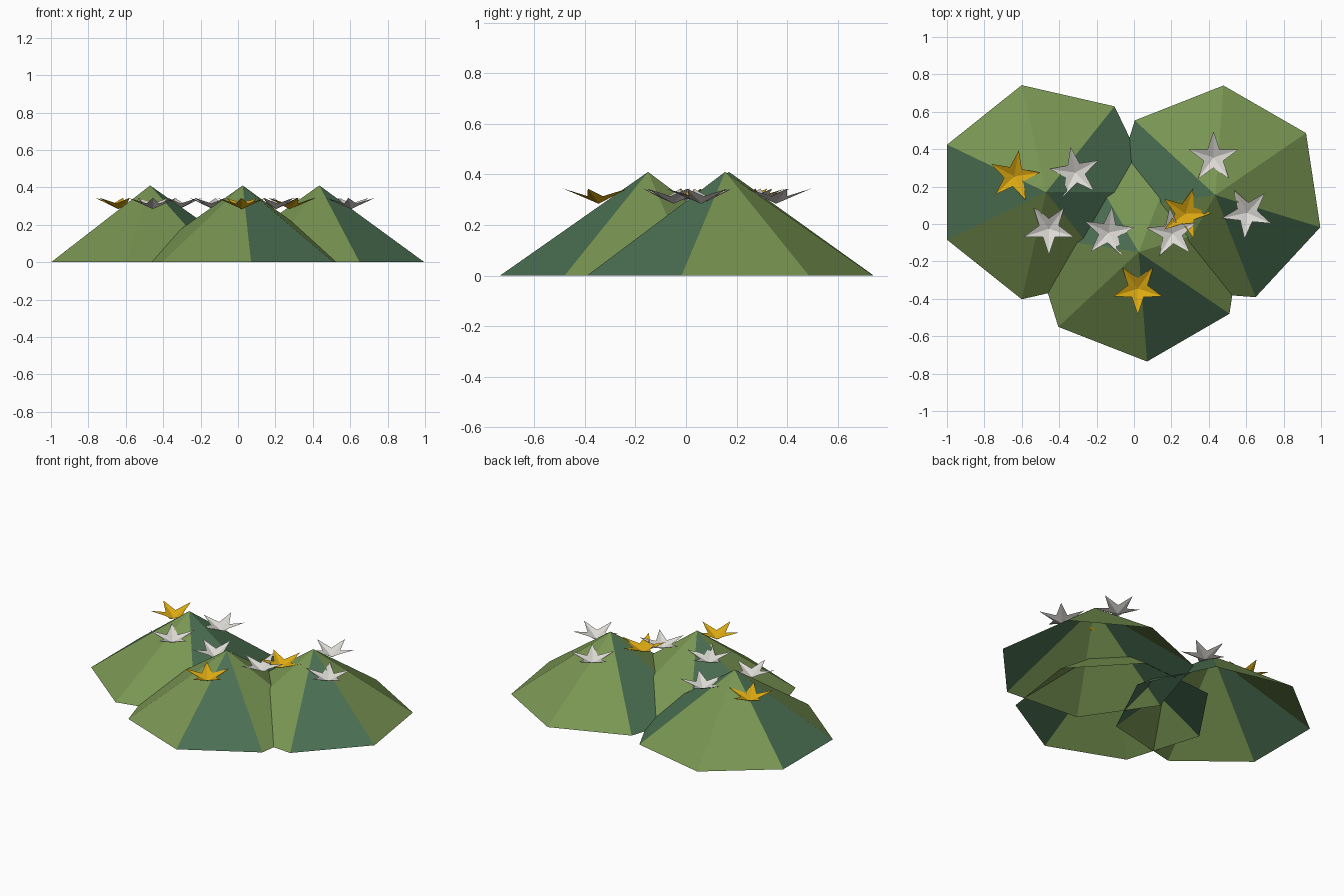
import bpy
import bmesh
from math import cos, sin, radians, tau
from mathutils import Vector

cube = bpy.data.objects.get("Cube")
if cube:
    bpy.data.objects.remove(cube, do_unlink=True)


def material(name, rgb):
    mat = bpy.data.materials.new(name)
    mat.use_nodes = True
    mat.diffuse_color = (*rgb, 1)
    mat.node_tree.nodes["Principled BSDF"].inputs["Base Color"].default_value = (*rgb, 1)
    return mat


leaf_green = material("leaf green", (0.19, 0.30, 0.085))
deep_green = material("deep green", (0.07, 0.16, 0.085))
petal_white = material("petal white", (0.72, 0.70, 0.66))
petal_gold = material("petal gold", (0.72, 0.40, 0.006))


def polar(radius, angle, z):
    return Vector((radius * cos(angle), radius * sin(angle), z))


def fan(name, centre, rim, mats, location, dark=()):
    """Open fan of triangles from a centre point to a closed rim."""
    bm = bmesh.new()
    hub = bm.verts.new(centre)
    ring = [bm.verts.new(p) for p in rim]
    for i, v in enumerate(ring):
        face = bm.faces.new((hub, v, ring[(i + 1) % len(ring)]))
        face.material_index = 1 if i in dark else 0
    mesh = bpy.data.meshes.new(name)
    bm.to_mesh(mesh)
    bm.free()
    for mat in mats:
        mesh.materials.append(mat)
    obj = bpy.data.objects.new(name, mesh)
    obj.location = location
    bpy.context.collection.objects.link(obj)
    return obj


# Seven-sided bush mounds, open underneath, with some deep green sides
SIDES, RADIUS, HEIGHT = 7, 0.587, 0.41


def bush(name, x, y, start, dark):
    rim = [polar(RADIUS, radians(start) + tau * i / SIDES, 0) for i in range(SIDES)]
    fan(name, (0, 0, HEIGHT), rim, (leaf_green, deep_green), (x, y, 0), dark)


bush("bush_left_side", -0.47, 0.17, 154.3, (0, 3, 4))
bush("bush_right_side", 0.435, 0.155, 137.2, (0, 3))
bush("bush_front", 0.025, -0.15, 120.1, (0, 3))


# Five-pointed cupped blossoms resting on the mounds
def blossom(name, x, y, turn, mat):
    rim = []
    for i in range(10):
        angle = radians(turn) + tau * i / 10
        rim.append(polar(0.055, angle, 0.03) if i % 2 else polar(0.14, angle, 0.06))
    fan(name, (0, 0, 0), rim, (mat,), (x, y, 0.284))


gold = [(-0.64, 0.255, 80), (0.275, 0.055, 73), (0.02, -0.345, 270)]
white = [(-0.315, 0.275, 100), (-0.455, -0.025, 270), (-0.135, -0.045, 83),
         (0.205, -0.05, 240), (0.425, 0.355, 90), (0.605, 0.06, 120)]
for label, mat, spots in (("gold", petal_gold, gold), ("white", petal_white, white)):
    for n, (x, y, turn) in enumerate(spots, 1):
        blossom(f"{label}_blossom_{n}", x, y, turn, mat)
